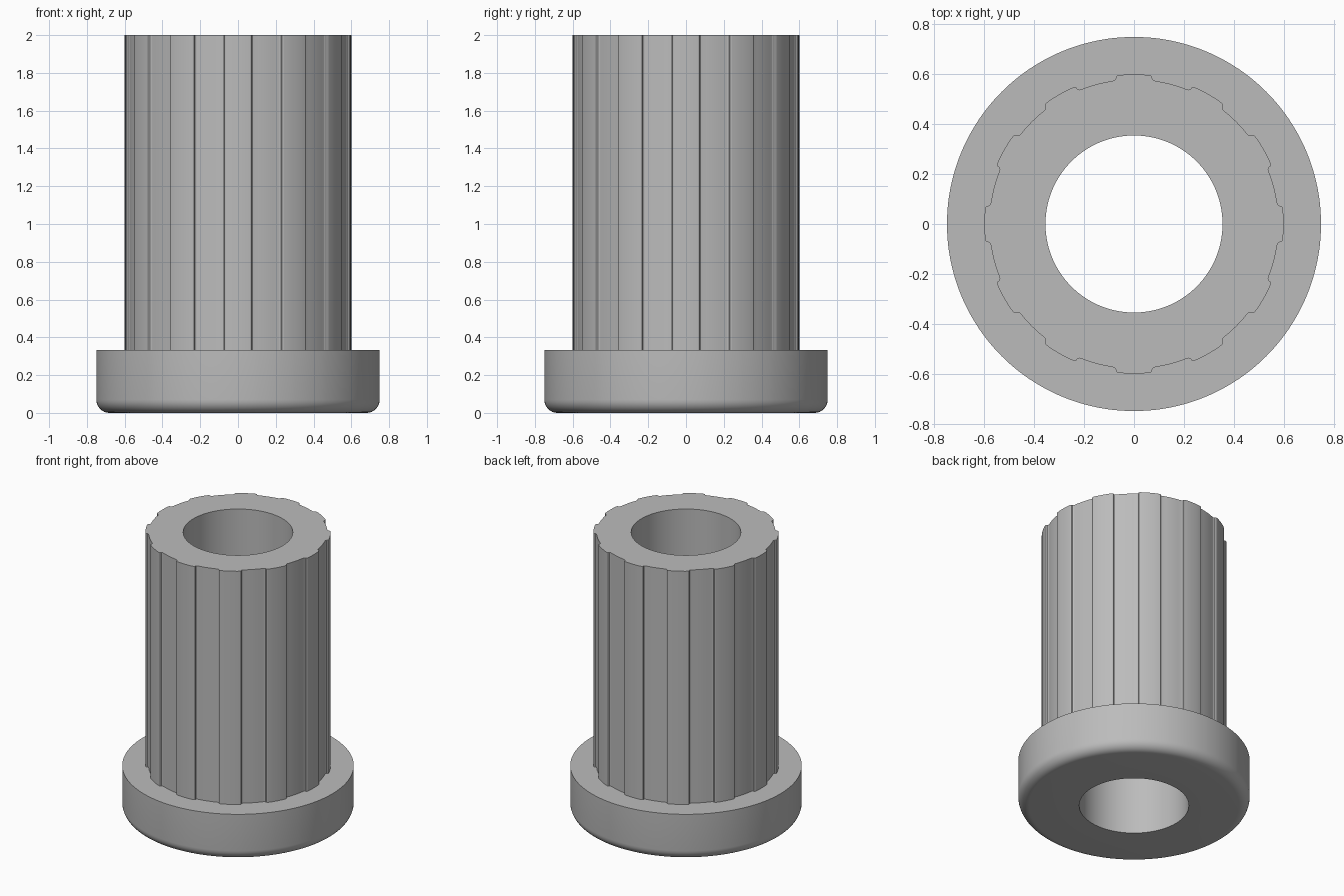
import bpy, bmesh, math

if "Cube" in bpy.data.objects:
    bpy.data.objects.remove(bpy.data.objects["Cube"])

BORE, RIB, GROOVE, FLANGE = 0.355, 0.60, 0.58, 0.75
FLANGE_H, TOP, FILLET = 0.332, 2.0, 0.07

# One half of a rib: (degrees from rib centre, radius), rounded step into the groove
HALF_RIB = [(2.2, RIB), (4.5, RIB), (6.4, RIB - 0.001), (7.0, RIB - 0.005),
            (7.2, GROOVE + 0.006), (7.8, GROOVE + 0.001), (8.6, GROOVE),
            (10.7, GROOVE), (12.8, GROOVE)]
period = ([(-a, r) for a, r in reversed(HALF_RIB)] + [(0, RIB)]
          + HALF_RIB + [(15, GROOVE)])
outline = [(math.radians(30 * k + a), r) for k in range(12) for a, r in period]

bm = bmesh.new()


def ring(z, radius=None):
    """Ring of vertices: a circle, or the ribbed outline when no radius is given."""
    return [bm.verts.new(((radius or r) * math.cos(a), (radius or r) * math.sin(a), z))
            for a, r in outline]


# Closed profile: bore, rounded flange, ribbed sleeve
rings = [ring(TOP, BORE), ring(0, BORE)]
for i in range(9):
    t = math.pi / 2 * i / 8
    rings.append(ring(FILLET * (1 - math.cos(t)), FLANGE - FILLET * (1 - math.sin(t))))
rings += [ring(FLANGE_H, FLANGE), ring(FLANGE_H), ring(TOP)]

n = len(outline)
for lower, upper in zip(rings, rings[1:] + rings[:1]):
    for i in range(n):
        j = (i + 1) % n
        bm.faces.new((lower[i], lower[j], upper[j], upper[i]))
bmesh.ops.recalc_face_normals(bm, faces=bm.faces)

mesh = bpy.data.meshes.new("splined_bushing")
bm.to_mesh(mesh)
bm.free()
bushing = bpy.data.objects.new("splined_bushing", mesh)
bpy.context.collection.objects.link(bushing)

grey = bpy.data.materials.new("light_grey")
grey.diffuse_color = (0.5, 0.5, 0.5, 1)
grey.use_nodes = True
grey.node_tree.nodes["Principled BSDF"].inputs["Base Color"].default_value = grey.diffuse_color
mesh.materials.append(grey)

bpy.context.view_layer.objects.active = bushing
bushing.select_set(True)
bpy.ops.object.shade_smooth_by_angle(angle=math.radians(30))
